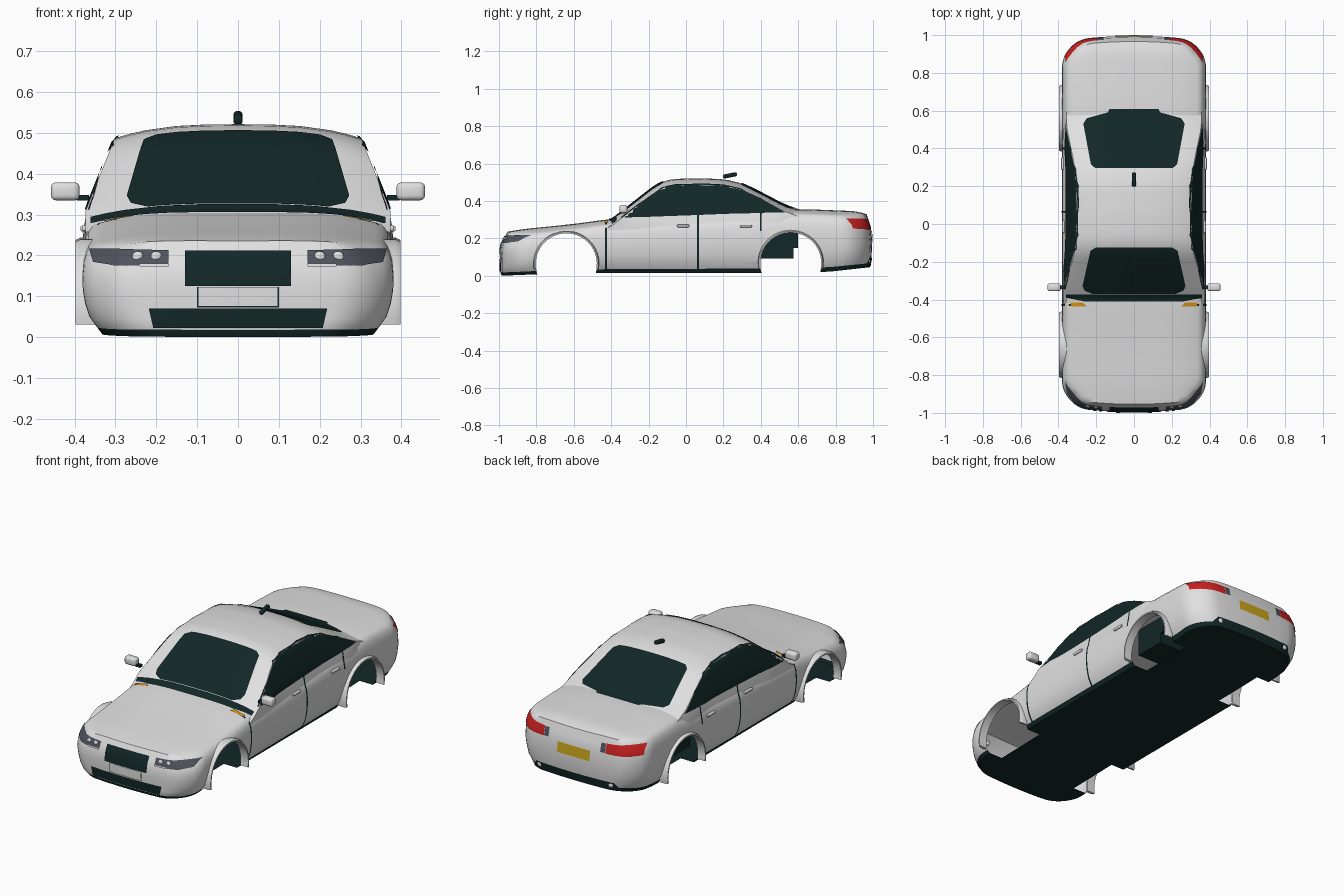
import bpy, bmesh, math
from mathutils import Vector, Matrix
from mathutils.bvhtree import BVHTree

if "Cube" in bpy.data.objects:
    bpy.data.objects.remove(bpy.data.objects["Cube"])


def material(name, r, g, b):
    m = bpy.data.materials.new(name)
    m.use_nodes = True
    m.diffuse_color = (r, g, b, 1)
    m.node_tree.nodes["Principled BSDF"].inputs["Base Color"].default_value = (r, g, b, 1)
    return m


WHITE = material("white paint", .75, .75, .75)
DARK = material("dark trim", .006, .02, .02)
GREY = material("lamp grey", .08, .085, .11)
RED = material("tail red", .6, .015, .015)
YELLOW = material("plate yellow", .6, .38, .01)
ORANGE = material("indicator orange", .7, .3, .01)


def finish(name, bm, mats, smooth=True):
    me = bpy.data.meshes.new(name)
    bm.to_mesh(me)
    bm.free()
    ob = bpy.data.objects.new(name, me)
    bpy.context.collection.objects.link(ob)
    for m in mats:
        me.materials.append(m)
    if smooth:
        activate(ob)
        bpy.ops.object.shade_smooth_by_angle(angle=math.radians(40))
    return ob


def activate(ob):
    bpy.ops.object.select_all(action="DESELECT")
    ob.select_set(True)
    bpy.context.view_layer.objects.active = ob


def lerp(x, pts):
    for (a, fa), (b, fb) in zip(pts, pts[1:]):
        if x <= b:
            return fa + (fb - fa) * max(0, (x - a) / (b - a))
    return pts[-1][1]


def soft(x, pts, r=.03):
    return sum(lerp(x + d, pts) for d in (-r, 0, r)) / 3


def slice_bm(bm, axis, values):
    n = Vector((0, 0, 0))
    n[axis] = 1
    for v in values:
        bmesh.ops.bisect_plane(bm, geom=bm.verts[:] + bm.edges[:] + bm.faces[:],
                               plane_co=n * v, plane_no=n, dist=1e-5)


# Lower body: a sliced box bent into a rounded plan and side profile
BOTTOM = [(-1, 0), (-.8, .008), (-.45, .015), (.5, .015), (.75, .02), (1, .048)]
TOP = [(-1, .215), (-.96, .236), (-.85, .252), (-.6, .277), (-.4, .305), (0, .322),
       (.45, .345), (.6, .358), (.9, .346), (.96, .333), (1, .31)]
SIDE_IN = [(0, .05), (.08, .037), (.2, .018), (.4, .004), (.6, 0), (.8, .004), (.92, .012), (1, .03)]
FRONT_IN = [(0, .012), (.08, .003), (.6, 0), (.8, .01), (1, .042)]
REAR_IN = [(0, .014), (.2, .004), (.5, 0), (.8, .008), (1, .03)]
CORNER = .14


def body_point(p):
    u, v, t = p
    w = .382 - lerp(t, SIDE_IN)
    length = .996 - lerp(t, FRONT_IN if v < 0 else REAR_IN)
    x, y = abs(u) * w, abs(v) * length
    dx, dy = max(0, x - w + CORNER) / CORNER, max(0, y - length + CORNER) / CORNER
    if dx and dy:
        x = w - CORNER + CORNER * dx * math.sqrt(1 - dy * dy / 2)
        y = length - CORNER + CORNER * dy * math.sqrt(1 - dx * dx / 2)
    y -= .2 * x * x * max(0, abs(v) - .6) / .4
    x, y = math.copysign(x, u), math.copysign(y, v)
    low = lerp(y, BOTTOM)
    high = soft(y, TOP, .015) - .028 * abs(u) ** 4
    return Vector((x, y, low + t * (high - low)))


bm = bmesh.new()
bmesh.ops.create_cube(bm, size=2, matrix=Matrix.Translation((0, 0, .5)) @ Matrix.Diagonal((1, 1, .5, 1)))
us = [.15, .3, .48, .63, .72, .8, .88, .95]
vs = [i * .1 for i in range(1, 9)] + [.86, .89, .92, .95, .975]
slice_bm(bm, 0, [0] + us + [-u for u in us])
slice_bm(bm, 1, [0] + vs + [-v for v in vs])
slice_bm(bm, 2, [.08, .2, .35, .5, .65, .8, .88, .94])
for f in bm.faces:
    f.material_index = 1 if f.calc_center_median().z < .08 else 0
for v in bm.verts:
    v.co = body_point(v.co)
body = finish("body_shell", bm, [WHITE, DARK], False)

# Wheel openings cut into the hollow shell
ARCHES = [("front", -.64, .064), ("rear", .56, .068)]
RADIUS, INNER = .165, .25
for name, ay, az in ARCHES:
    for s in (1, -1):
        bm = bmesh.new()
        bmesh.ops.create_cone(bm, cap_ends=True, segments=48, radius1=RADIUS, radius2=RADIUS, depth=.4,
                              matrix=Matrix.Translation((s * (INNER + .2), ay, az))
                              @ Matrix.Rotation(math.pi / 2, 4, "Y"))
        cutter = finish("arch_cutter", bm, [], False)
        cutter.hide_render = True
        activate(body)
        mod = body.modifiers.new("arch", "BOOLEAN")
        mod.operation, mod.solver, mod.object = "DIFFERENCE", "EXACT", cutter
        bpy.ops.object.modifier_apply(modifier=mod.name)
        bpy.data.objects.remove(cutter)


def is_cut_wall(f):
    if all(abs(abs(v.co.x) - INNER) < .001 for v in f.verts) and abs(f.normal.x) > .9:
        return True
    return abs(f.normal.x) < .3 and any(
        all(abs(math.hypot(v.co.y - ay, v.co.z - az) - RADIUS) < .002 for v in f.verts)
        for _, ay, az in ARCHES)


bm = bmesh.new()
bm.from_mesh(body.data)
bmesh.ops.delete(bm, geom=[f for f in bm.faces if is_cut_wall(f)], context="FACES")
bm.to_mesh(body.data)
bm.free()
activate(body)
bpy.ops.object.shade_smooth_by_angle(angle=math.radians(40))

# Cabin: cross-sections lofted along the car
ROOF = [(-.42, .285), (-.38, .315), (-.15, .495), (-.08, .517), (.05, .522), (.2, .517),
        (.3, .495), (.42, .435), (.52, .382), (.62, .345)]


def cabin_side(z):
    return .373 - .07 * max(0, z - .31) / .175


def cabin_section(y):
    h = soft(y, ROOF, .025)
    edge = h - .035
    squeeze = 1 - .3 * max(0, y - .5)
    half = [(cabin_side(z) * squeeze, z) for z in (.24, (.24 + edge) / 2, edge)]
    half += [(f * cabin_side(edge) * squeeze, h - .035 * f ** 3) for f in (.95, .88, .75, .5, .25)]
    return half + [(0, h)] + [(-x, z) for x, z in reversed(half)]


bm = bmesh.new()
rows = [[bm.verts.new((x, y, z)) for x, z in cabin_section(y)]
        for y in [-.42 + .026 * i for i in range(41)]]
for a, b in zip(rows, rows[1:]):
    for i in range(len(a) - 1):
        bm.faces.new((a[i], a[i + 1], b[i + 1], b[i]))
bmesh.ops.recalc_face_normals(bm, faces=bm.faces[:])
if sum(f.normal.z for f in bm.faces) < 0:
    bmesh.ops.reverse_faces(bm, faces=bm.faces[:])
cabin = finish("cabin", bm, [WHITE])

# Surface lookup for thin fitted panels
bm = bmesh.new()
bm.from_mesh(body.data)
bm.from_mesh(cabin.data)
skin = BVHTree.FromBMesh(bm)
bm.free()


def on_skin(a, b, axis, s, lift=.004):
    start = Vector((a, b))
    start = Vector({0: (s * 2, a, b), 1: (a, s * 2, b), 2: (a, b, s * 2)}[axis])
    ray = Vector((0, 0, 0))
    ray[axis] = -s
    hit, n, _, _ = skin.ray_cast(start, ray)
    if hit is None:
        start[axis] = s * (.3 if axis == 0 else .9)
        hit, n, _, _ = skin.find_nearest(start)
    return hit + (n if n.dot(ray) < 0 else -n) * lift


def panel(name, outline, axis, s, mat, lift=.004, step=.025):
    bm = bmesh.new()
    bm.faces.new([bm.verts.new((a, b, 0)) for a, b in outline])
    for k in (0, 1):
        slice_bm(bm, k, [i * step + .0013 for i in range(-40, 41)])
    bmesh.ops.triangulate(bm, faces=bm.faces[:])
    for v in bm.verts:
        v.co = on_skin(v.co.x, v.co.y, axis, s, lift)
    bm.normal_update()
    if sum(f.normal[axis] for f in bm.faces) * s < 0:
        bmesh.ops.reverse_faces(bm, faces=bm.faces[:])
    return finish(name, bm, [mat])


def sym(half):
    return half + [(-a, b) for a, b in reversed(half)]


def rect(a0, a1, b0, b1):
    return [(a0, b0), (a1, b0), (a1, b1), (a0, b1)]


def box(name, loc, size, mat, bevel=0.0, tilt=0.0):
    bm = bmesh.new()
    bmesh.ops.create_cube(bm, size=1, matrix=Matrix.Diagonal((*size, 1)))
    if bevel:
        bmesh.ops.bevel(bm, geom=bm.edges[:], offset=bevel, segments=3, profile=.5, affect="EDGES")
    bm.transform(Matrix.Translation(loc) @ Matrix.Rotation(tilt, 4, "X"))
    return finish(name, bm, [mat])


def lamp(name, a, b, s, r, mat):
    bm = bmesh.new()
    bmesh.ops.create_uvsphere(bm, u_segments=16, v_segments=8, radius=r)
    bm.transform(Matrix.Translation(on_skin(a, b, 1, s, .001)) @ Matrix.Diagonal((1, .5, 1, 1)))
    finish(name, bm, [mat])


# Glass and cowl
panel("windshield", sym([(.2, -.122), (.23, -.14), (.272, -.325), (.262, -.35), (.22, -.368)]), 2, 1, DARK)
panel("rear_window", sym([(.205, .295), (.228, .315), (.268, .53), (.25, .558), (.14, .59), (.13, .608)]), 2, 1, DARK)
panel("cowl", sym([(.36, -.37), (.36, -.39), (.26, -.41)]), 2, 1, DARK)
SIDE_GLASS = [(-.345, .31), (-.3, .345), (-.2, .42), (-.13, .468), (-.06, .486), (.1, .49), (.2, .485),
              (.29, .463), (.4, .41), (.48, .366), (.53, .338), (.25, .332), (0, .322)]

# Front and rear details
panel("grille", rect(-.13, .13, .125, .21), 1, -1, DARK)
panel("front_plate_frame", rect(-.1, .1, .073, .122), 1, -1, DARK, .003)
panel("front_plate", rect(-.097, .097, .076, .122), 1, -1, WHITE, .006)
panel("lower_intake", sym([(.218, .07), (.207, .022)]), 1, -1, DARK)
panel("rear_plate", rect(-.1, .1, .185, .242), 1, 1, YELLOW)
panel("rear_valance", sym([(.24, .095), (.27, .05)]), 1, 1, DARK)

for s, side in ((1, "left"), (-1, "right")):
    panel(side + "_side_glass", SIDE_GLASS, 0, s, DARK)
    for y, low, high in ((-.428, .03, .305), (.065, .03, .328), (.4, .24, .335)):
        panel(side + "_door_gap", rect(y - .005, y + .005, low, high), 0, s, DARK, .003)
    panel(side + "_indicator", rect(-.435, -.415, .278, .292), 0, s, ORANGE, .006)
    for y in (-.015, .32):
        handle = on_skin(y, .265, 0, s)
        box(side + "_door_handle", handle, (.014, .065, .014), WHITE, .004)
    # Lamps
    head = [(.17, .174), (.17, .211), (.3, .214), (.362, .214), (.352, .182), (.3, .174)]
    panel(side + "_headlight", [(s * a, b) for a, b in head], 1, -1, GREY)
    panel(side + "_headlight_trim", [(s * a, b) for a, b in rect(.17, .24, .172, .179)], 1, -1, WHITE, .007)
    for x in (.2, .245):
        lamp(side + "_lamp", s * x, .196, -1, .014, WHITE)
    tail = [(.19, .248), (.19, .298), (.3, .304), (.358, .304), (.362, .252), (.3, .248)]
    panel(side + "_tail_light", [(s * a, b) for a, b in tail], 1, 1, RED)
    panel(side + "_reversing_light", [(s * a, b) for a, b in rect(.16, .188, .25, .297)], 1, 1, GREY)
    lamp(side + "_bumper_lamp", s * .22, .078, 1, .015, WHITE)
    # Mirrors
    box(side + "_mirror", (s * .423, -.335, .357), (.07, .042, .044), WHITE, .012)
    box(side + "_mirror_arm", (s * .38, -.335, .341), (.03, .02, .014), DARK)
    # Arch flares swept around each opening
    for name, ay, az in ARCHES:
        bm = bmesh.new()
        loops = []
        for i in range(33):
            a = math.radians(-11 + 202 * i / 32)
            loops.append([bm.verts.new((s * x, ay + r * math.cos(a), az + r * math.sin(a)))
                          for x, r in ((.35, .163), (.398, .163), (.398, .170), (.386, .176), (.35, .176))])
        for p, q in zip(loops, loops[1:]):
            for k in range(5):
                bm.faces.new((p[k], p[(k + 1) % 5], q[(k + 1) % 5], q[k]))
        bm.faces.new(loops[0])
        bm.faces.new(loops[-1])
        bmesh.ops.recalc_face_normals(bm, faces=bm.faces[:])
        finish(f"{side}_{name}_arch_flare", bm, [WHITE])

# Inner rear bulkhead and roof aerial
box("rear_bulkhead", (0, .485, .17), (.6, .18, .155), DARK)
box("rear_bulkhead_ledge", (0, .585, .195), (.6, .03, .09), DARK)
box("aerial", (0, .235, .537), (.022, .075, .022), DARK, .008, .2)
